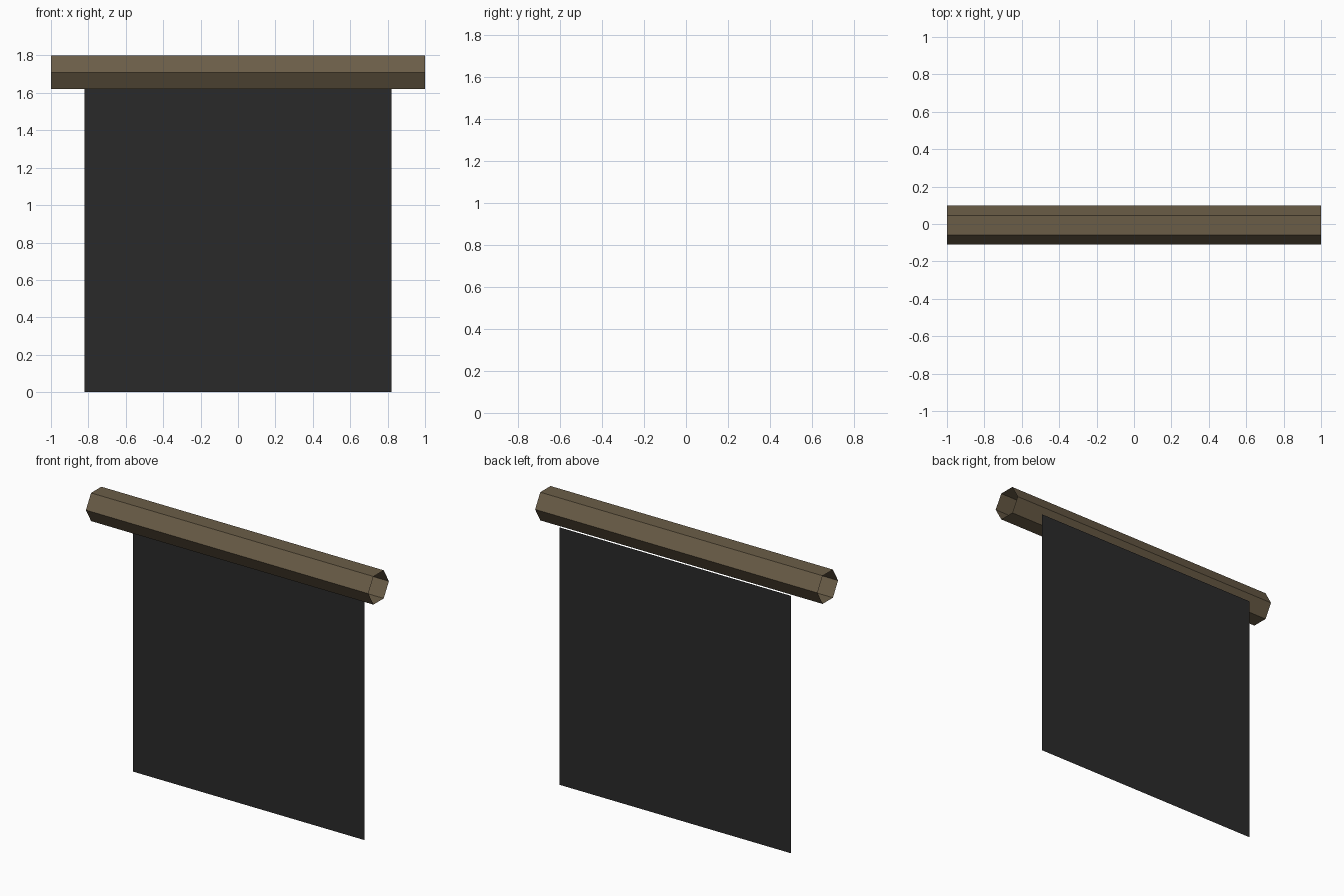
import bpy, bmesh, math
from mathutils import Matrix

if "Cube" in bpy.data.objects:
    bpy.data.objects.remove(bpy.data.objects["Cube"])

def material(name, rgb):
    m = bpy.data.materials.new(name)
    m.diffuse_color = (*rgb, 1)
    m.use_nodes = True
    m.node_tree.nodes["Principled BSDF"].inputs["Base Color"].default_value = m.diffuse_color
    return m

def add_object(name, bm, mat):
    mesh = bpy.data.meshes.new(name)
    bm.to_mesh(mesh)
    bm.free()
    mesh.materials.append(mat)
    obj = bpy.data.objects.new(name, mesh)
    bpy.context.collection.objects.link(obj)
    return obj

wood = material("brown wood", (0.147, 0.110, 0.064))
cloth = material("black cloth", (0.023, 0.023, 0.023))

RADIUS = 0.104
ROD_Y = -0.006
ROD_Z = 1.71

# Hanging rod: open-ended hexagonal tube along x, flat on top and bottom
bm = bmesh.new()
bmesh.ops.create_cone(bm, cap_ends=False, segments=6,
                      radius1=RADIUS, radius2=RADIUS, depth=2)
# create_cone puts its first corner on local y, which stays on world y
bmesh.ops.transform(bm, verts=bm.verts,
                    matrix=Matrix.Translation((0, ROD_Y, ROD_Z))
                    @ Matrix.Rotation(math.radians(90), 4, 'Y'))
add_object("rod", bm, wood)

# Cloth: a single sheet hanging just behind the rod
bm = bmesh.new()
x, y, top = 0.82, 0.11, 1.648
bm.faces.new([bm.verts.new(p) for p in
              ((-x, y, 0), (x, y, 0), (x, y, top), (-x, y, top))])
add_object("banner_cloth", bm, cloth)
